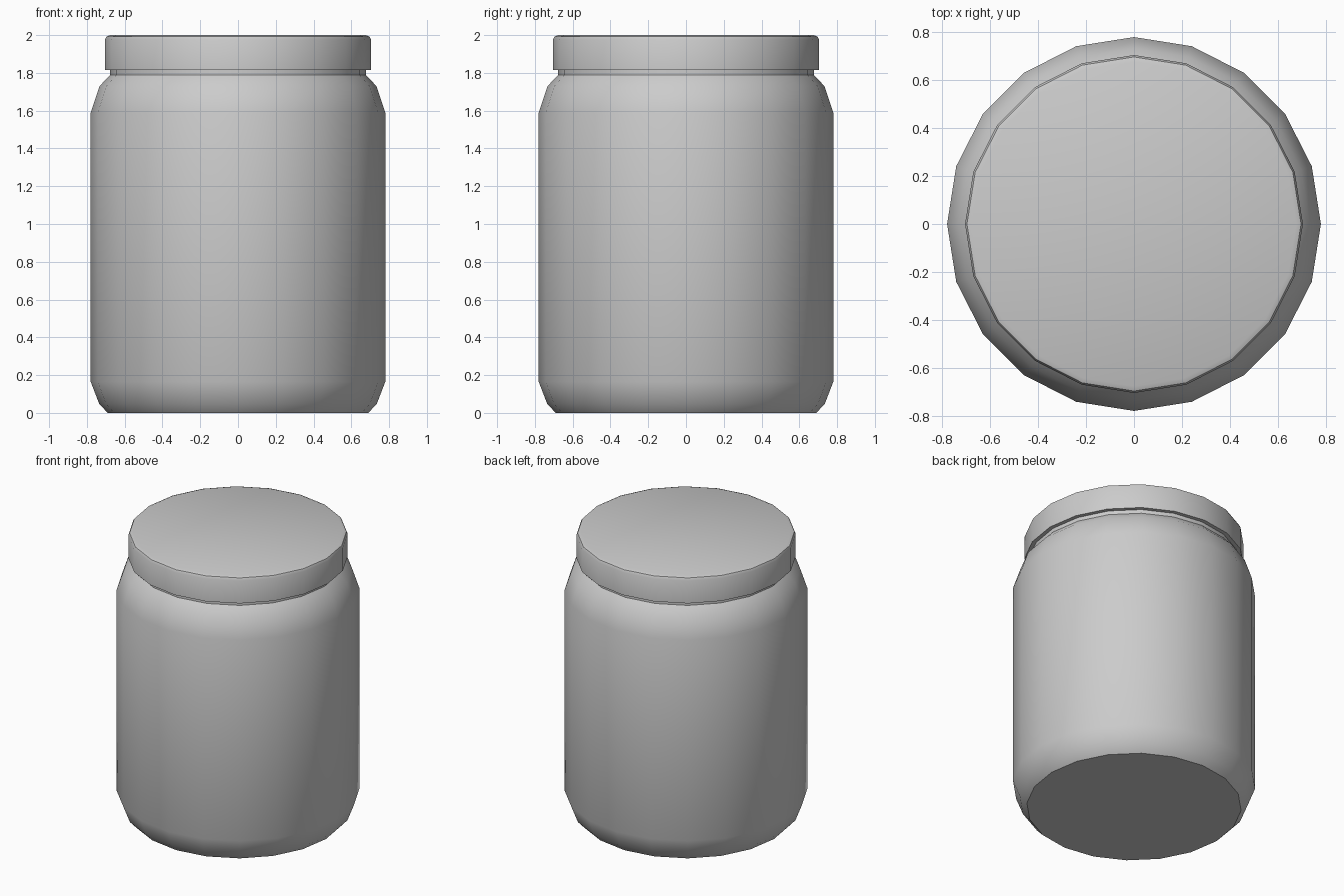
import bpy, bmesh, math
from mathutils import Vector

if "Cube" in bpy.data.objects:
    bpy.data.objects.remove(bpy.data.objects["Cube"])

SIDES = 20


def lathe(name, profile, cap_bottom=True, cap_top=True, angle=36):
    """Revolve (radius, z) points into a 20-sided part."""
    bm = bmesh.new()
    rings = []
    for r, z in profile:
        rings.append([bm.verts.new(Vector((r * math.cos(2 * math.pi * i / SIDES),
                                           r * math.sin(2 * math.pi * i / SIDES), z)))
                      for i in range(SIDES)])
    for low, high in zip(rings, rings[1:]):
        for i in range(SIDES):
            j = (i + 1) % SIDES
            bm.faces.new((low[i], low[j], high[j], high[i]))
    if cap_bottom:
        bm.faces.new(rings[0][::-1])
    if cap_top:
        bm.faces.new(rings[-1])
    mesh = bpy.data.meshes.new(name)
    bm.to_mesh(mesh)
    bm.free()
    obj = bpy.data.objects.new(name, mesh)
    bpy.context.collection.objects.link(obj)
    bpy.ops.object.select_all(action='DESELECT')
    bpy.context.view_layer.objects.active = obj
    obj.select_set(True)
    bpy.ops.object.shade_smooth_by_angle(angle=math.radians(angle))
    return obj


# Jar: rounded base, straight wall, shoulder and short neck under the lid
lathe("jar_body", [(0.69, 0.0), (0.735, 0.048), (0.78, 0.165),
                   (0.78, 1.59), (0.733, 1.73), (0.678, 1.788), (0.678, 1.815)],
      cap_top=False)

# Lid: flat disc with a softened top rim
lathe("lid", [(0.705, 1.815), (0.705, 1.975), (0.697, 1.992), (0.677, 2.0)])
